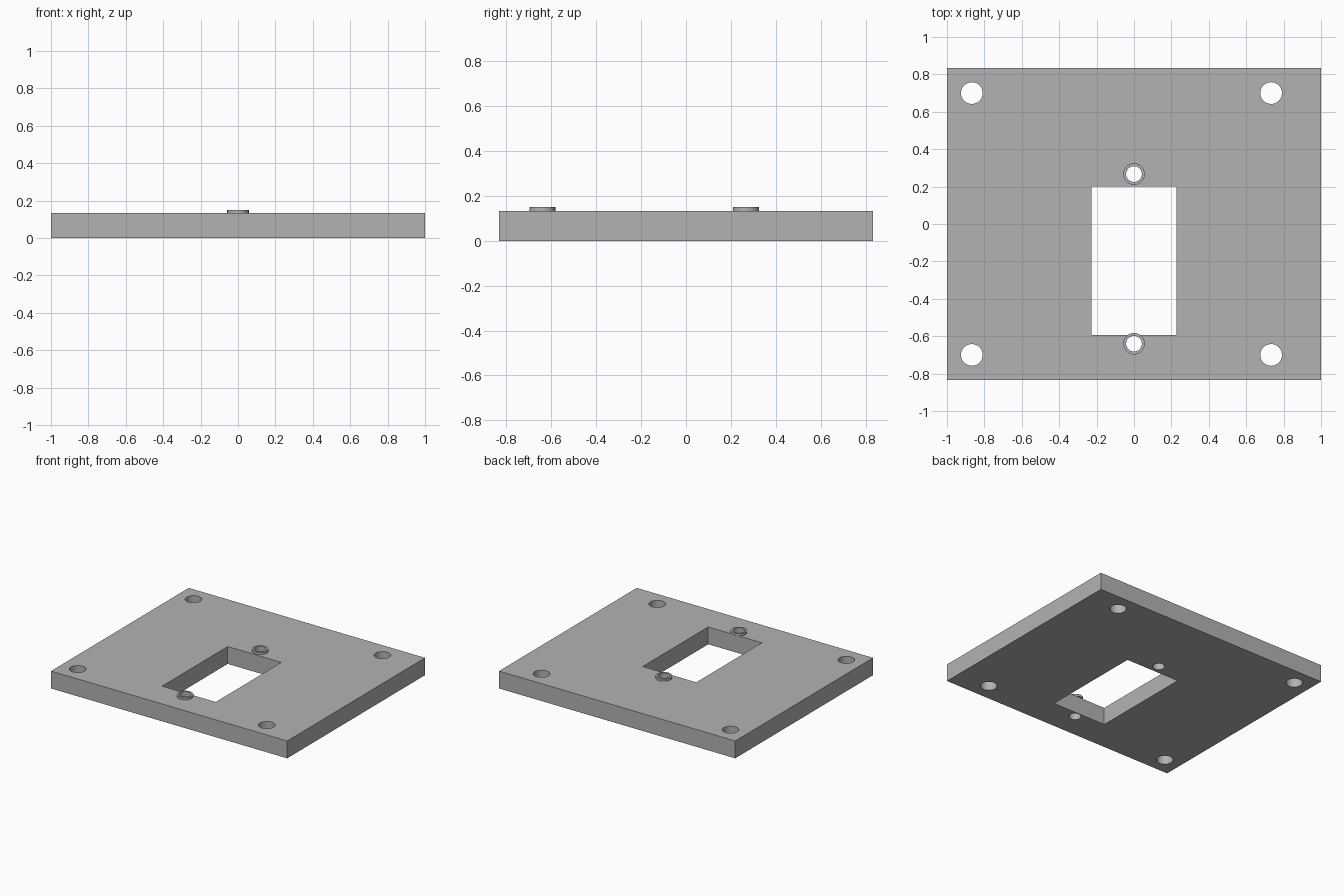
import bpy, bmesh, math

if "Cube" in bpy.data.objects:
    bpy.data.objects.remove(bpy.data.objects["Cube"], do_unlink=True)

GREY = (0.45, 0.45, 0.45, 1)
grey = bpy.data.materials.new("plain_grey")
grey.use_nodes = True
grey.diffuse_color = GREY
grey.node_tree.nodes["Principled BSDF"].inputs["Base Color"].default_value = GREY


def rectangle(x0, x1, y0, y1):
    return [(x0, y0), (x1, y0), (x1, y1), (x0, y1)]


def circle(cx, cy, r, sides=48):
    turns = [2 * math.pi * i / sides for i in range(sides)]
    return [(cx + r * math.cos(a), cy + r * math.sin(a)) for a in turns]


def extrude_outline(name, loops, z0, z1):
    """Fill the first loop, leave the others as holes, and extrude from z0 to z1."""
    curve = bpy.data.curves.new(name, "CURVE")
    curve.dimensions = "2D"
    curve.fill_mode = "BOTH"
    curve.extrude = (z1 - z0) / 2
    for loop in loops:
        spline = curve.splines.new("POLY")
        spline.points.add(len(loop) - 1)
        for point, (x, y) in zip(spline.points, loop):
            point.co = (x, y, 0, 1)
        spline.use_cyclic_u = True
    obj = bpy.data.objects.new(name, curve)
    bpy.context.collection.objects.link(obj)
    bpy.ops.object.select_all(action="DESELECT")
    obj.select_set(True)
    bpy.context.view_layer.objects.active = obj
    bpy.ops.object.convert(target="MESH")
    obj = bpy.context.object
    # Weld caps to walls and rest the part on its base height
    bm = bmesh.new()
    bm.from_mesh(obj.data)
    bmesh.ops.remove_doubles(bm, verts=bm.verts, dist=0.0001)
    bmesh.ops.recalc_face_normals(bm, faces=bm.faces)
    bmesh.ops.translate(bm, verts=bm.verts, vec=(0, 0, (z0 + z1) / 2))
    bm.to_mesh(obj.data)
    bm.free()
    obj.data.materials.clear()
    obj.data.materials.append(grey)
    bpy.ops.object.shade_smooth_by_angle(angle=math.radians(30))
    return obj


PLATE_TOP, BOSS_TOP = 0.133, 0.15
SCREW_R, BOSS_R, MOUNT_R = 0.042, 0.0575, 0.058
bosses = {"back_boss": 0.267, "front_boss": -0.64}

# Plate with a window, four corner holes and two screw holes
window = rectangle(-0.227, 0.227, -0.593, 0.2)
corner_holes = [circle(x, y, MOUNT_R) for x in (-0.867, 0.733) for y in (-0.7, 0.7)]
screw_holes = [circle(0, y, SCREW_R) for y in bosses.values()]
extrude_outline("mounting_plate",
                [rectangle(-1, 1, -0.833, 0.833), window] + corner_holes + screw_holes,
                0, PLATE_TOP)

# Raised rings around the screw holes
for name, y in bosses.items():
    extrude_outline(name, [circle(0, y, BOSS_R), circle(0, y, SCREW_R)], PLATE_TOP, BOSS_TOP)
